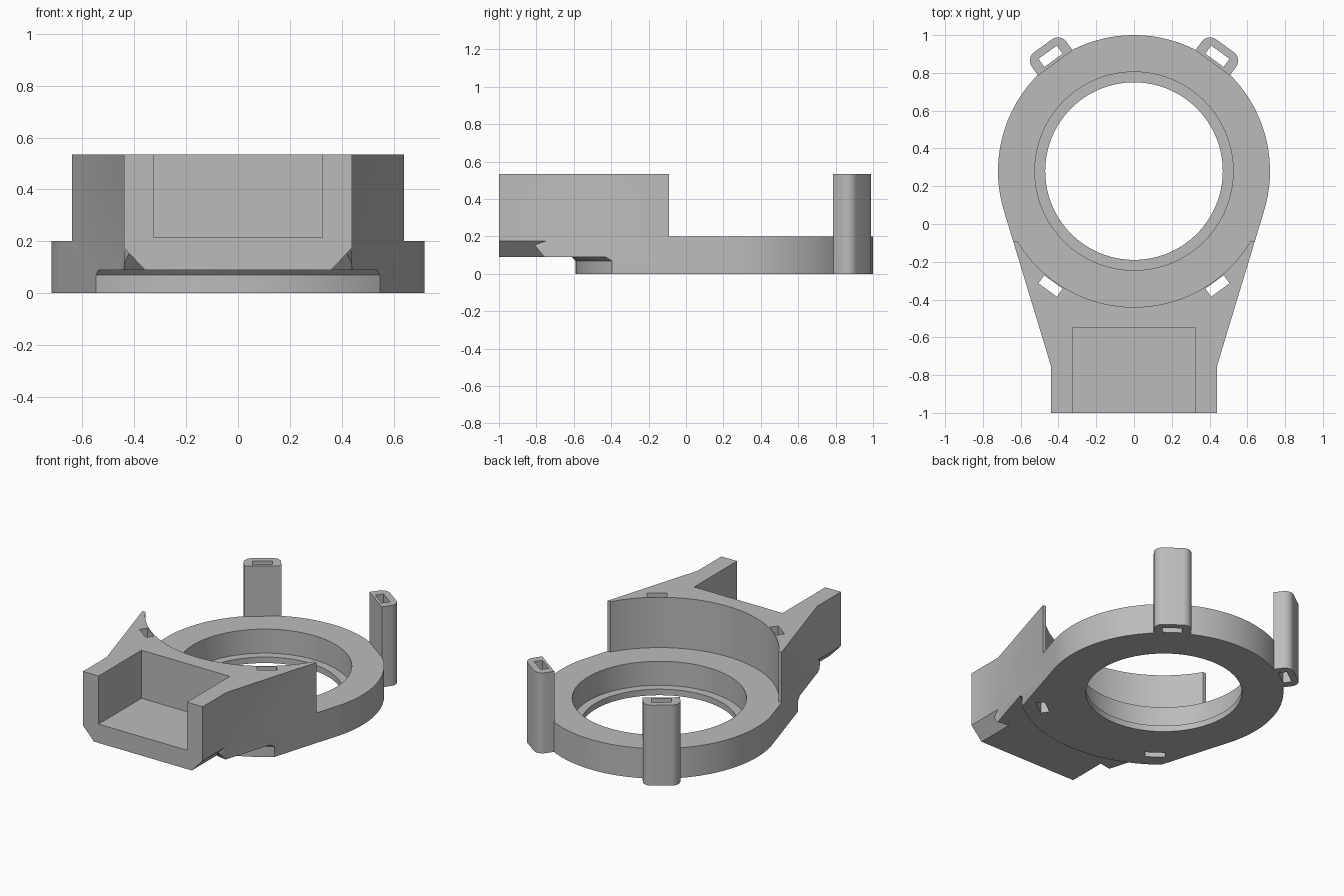
import bpy, bmesh
from math import cos, sin, pi, radians, atan2, acos, hypot

if "Cube" in bpy.data.objects:
    bpy.data.objects.remove(bpy.data.objects["Cube"])

# Main dimensions
CY = 0.28        # ring centre in y
R = 0.72         # ring outer radius
TOP = 0.535
RING_TOP = 0.2
SEGS = 128

grey = bpy.data.materials.new("plain grey")
grey.use_nodes = True
colour = (0.5, 0.5, 0.5, 1)
grey.diffuse_color = colour
grey.node_tree.nodes["Principled BSDF"].inputs["Base Color"].default_value = colour


def mesh_object(name, verts, faces):
    bm = bmesh.new()
    vs = [bm.verts.new(v) for v in verts]
    for f in faces:
        bm.faces.new([vs[i] for i in f])
    bmesh.ops.recalc_face_normals(bm, faces=bm.faces)
    mesh = bpy.data.meshes.new(name)
    bm.to_mesh(mesh)
    bm.free()
    mesh.materials.append(grey)
    ob = bpy.data.objects.new(name, mesh)
    bpy.context.collection.objects.link(ob)
    return ob


def prism(name, outline, z0, z1):
    n = len(outline)
    verts = [(x, y, z) for z in (z0, z1) for x, y in outline]
    faces = [tuple(range(n)), tuple(range(n, 2 * n))]
    faces += [(i, (i + 1) % n, n + (i + 1) % n, n + i) for i in range(n)]
    return mesh_object(name, verts, faces)


def box(name, x0, x1, y0, y1, z0, z1):
    return prism(name, [(x0, y0), (x1, y0), (x1, y1), (x0, y1)], z0, z1)


def arc(cx, cy, r, a0, a1, n):
    return [(cx + r * cos(a0 + (a1 - a0) * i / n), cy + r * sin(a0 + (a1 - a0) * i / n))
            for i in range(n + 1)]


def disc(name, r, z0, z1):
    return prism(name, arc(0, CY, r, 0, 2 * pi, SEGS)[:-1], z0, z1)


def lathe(name, profile):
    # Closed profile of (radius, z) turned about the ring axis
    n = len(profile)
    verts = [(r * cos(2 * pi * s / SEGS), CY + r * sin(2 * pi * s / SEGS), z)
             for s in range(SEGS) for r, z in profile]
    faces = []
    for s in range(SEGS):
        a, b = s * n, (s + 1) % SEGS * n
        faces += [(a + i, a + (i + 1) % n, b + (i + 1) % n, b + i) for i in range(n)]
    return mesh_object(name, verts, faces)


def combine(target, tool, operation="DIFFERENCE"):
    mod = target.modifiers.new("combine", "BOOLEAN")
    mod.operation = operation
    mod.solver = "EXACT"
    mod.object = tool
    graph = bpy.context.evaluated_depsgraph_get()
    target_mesh = bpy.data.meshes.new_from_object(target.evaluated_get(graph))
    target.modifiers.clear()
    target.data = target_mesh
    bpy.data.objects.remove(tool)


def radial(points, angle):
    # (distance outward, sideways) to (x, y) around the ring
    c, s = cos(angle), sin(angle)
    return [(r * c - t * s, CY + r * s + t * c) for r, t in points]


# Body outline: straight nose, tapered sides tangent to the ring
nose, shoulder = 0.44, -0.75
dx, dy = nose, shoulder - CY
tangent = atan2(dy, dx) + acos(R / hypot(dx, dy))
outline = [(-nose, shoulder), (-nose, -1), (nose, -1), (nose, shoulder)]
outline += arc(0, CY, R, tangent, pi - tangent, 96)
body = prism("holder_body", outline, 0, TOP)

# Clear the space above the ring, leaving the concave rear wall
combine(body, box("cutter", -1, 1, -0.09, 1.2, RING_TOP, 1))
combine(body, disc("cutter", R, RING_TOP, 1))

# Undercut below the nose with its sloped rim
combine(body, lathe("cutter", [(0.87, -0.1), (0.87, 0.07), (0.89, 0.09),
                               (2, 0.09), (2, -0.1)]))

# Bore with a thin lip at the bottom
combine(body, disc("cutter", 0.47, -0.1, 1))
combine(body, disc("cutter", 0.525, 0.04, 1))

# Open pocket in the nose
combine(body, box("cutter", -0.325, 0.325, -1.2, -0.55, 0.215, 1))

# Bevelled lower corners of the nose, with notched ends
for side in (1, -1):
    pts = [(0.34, -1.1, 0.069), (0.46, -1.1, 0.196), (0.46, -1.1, 0.069),
           (0.34, -0.717, 0.069), (0.42, -0.81, 0.154),
           (0.46, -0.69, 0.196), (0.46, -0.74, 0.069)]
    combine(body, mesh_object("cutter", [(side * x, y, z) for x, y, z in pts],
                              [(0, 1, 2), (0, 1, 5, 4, 3), (1, 2, 6, 5),
                               (2, 0, 3, 6), (4, 5, 6), (3, 4, 6)]))

# Rear strap loops with rounded outer corners
half, outer, rad = 0.113, 0.82, 0.055
loop = [(0.708, -half)]
loop += arc(outer - rad, -half + rad, rad, -pi / 2, 0, 8)
loop += arc(outer - rad, half - rad, rad, 0, pi / 2, 8)
loop += [(0.708, half)]
for deg in (54, 126):
    combine(body, prism("loop", radial(loop, radians(deg)), 0, TOP), "UNION")

# Strap slots through the loops and the front block
slot = [(0.725, -0.06), (0.778, -0.06), (0.778, 0.06), (0.725, 0.06)]
for deg in (54, 126, -54, -126):
    combine(body, prism("cutter", radial(slot, radians(deg)), -0.1, 1))

# One material and smooth round walls
body.data.materials.clear()
body.data.materials.append(grey)
for poly in body.data.polygons:
    poly.material_index = 0
bpy.ops.object.select_all(action="DESELECT")
body.select_set(True)
bpy.context.view_layer.objects.active = body
bpy.ops.object.shade_smooth_by_angle(angle=radians(25))
